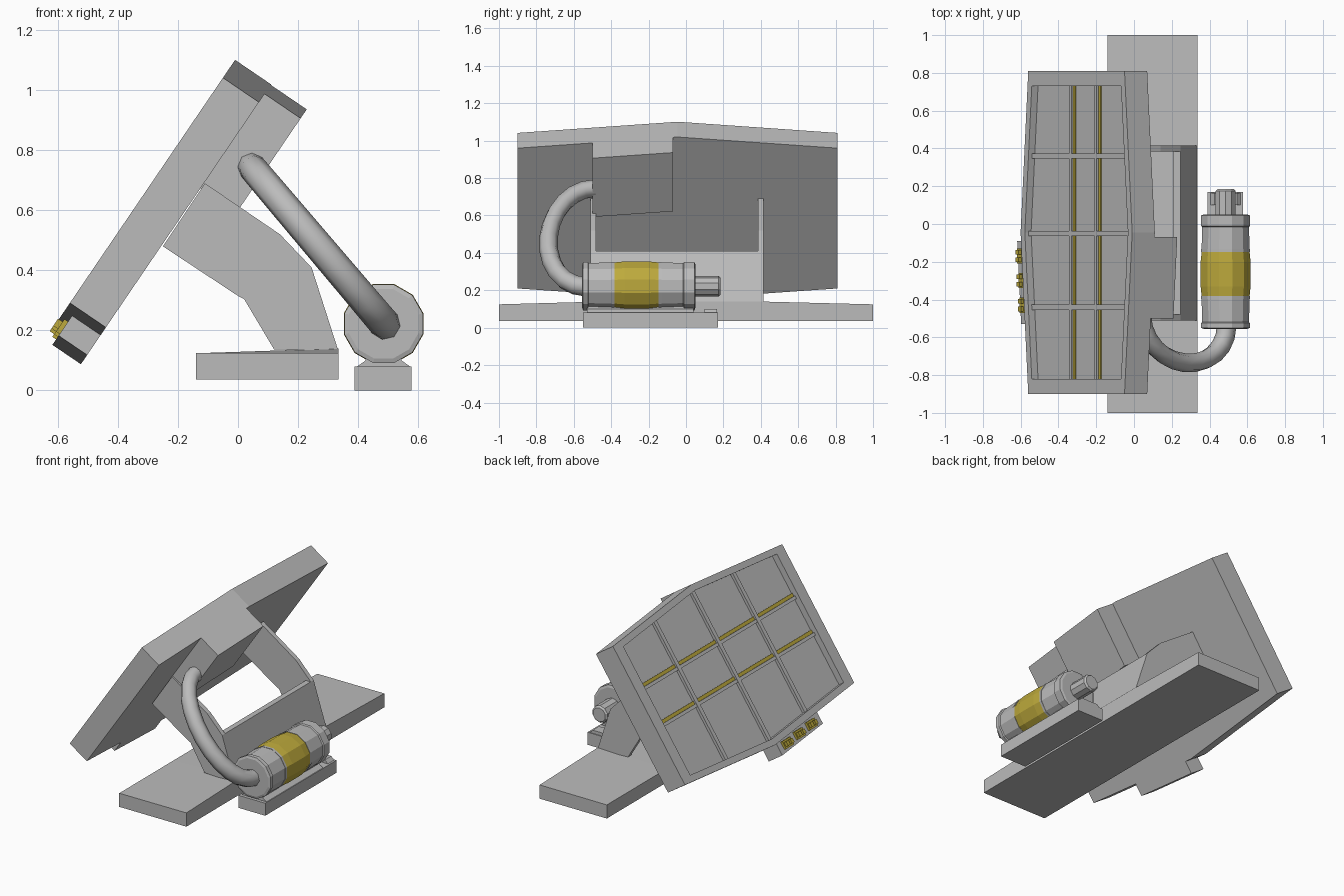
import bpy, bmesh, math
from mathutils import Vector

cube = bpy.data.objects.get("Cube")
if cube:
    bpy.data.objects.remove(cube, do_unlink=True)


def material(name, rgb):
    m = bpy.data.materials.new(name)
    m.use_nodes = True
    m.diffuse_color = (*rgb, 1)
    m.node_tree.nodes["Principled BSDF"].inputs["Base Color"].default_value = (*rgb, 1)
    return m


GREY = material("light grey", (0.5, 0.5, 0.5))
YELLOW = material("mustard yellow", (0.51, 0.40, 0.045))


def loft(name, rings, mat=GREY):
    """Skin a run of equal rings and cap both ends."""
    bm = bmesh.new()
    rows = [[bm.verts.new(p) for p in ring] for ring in rings]
    for a, b in zip(rows, rows[1:]):
        for i in range(len(a)):
            j = (i + 1) % len(a)
            bm.faces.new((a[i], a[j], b[j], b[i]))
    bm.faces.new(rows[0][::-1])
    bm.faces.new(rows[-1])
    bmesh.ops.recalc_face_normals(bm, faces=bm.faces[:])
    mesh = bpy.data.meshes.new(name)
    bm.to_mesh(mesh)
    bm.free()
    mesh.materials.append(mat)
    ob = bpy.data.objects.new(name, mesh)
    bpy.context.collection.objects.link(ob)
    return ob


def box(name, x, y, z, mat=GREY):
    return loft(name, [[(x[0], y[0], h), (x[1], y[0], h), (x[1], y[1], h), (x[0], y[1], h)]
                       for h in z], mat)


def side_prism(name, profile, y0, y1, mat=GREY):
    return loft(name, [[(x, y, z) for x, z in profile] for y in (y0, y1)], mat)


def lathe(name, cx, cz, stations, sides, mat=GREY):
    """Solid of revolution along y from (y, radius) pairs."""
    rings = []
    for y, r in stations:
        angles = [2 * math.pi * (i + 0.5) / sides for i in range(sides)]
        rings.append([(cx + r * math.cos(a), y, cz + r * math.sin(a)) for a in angles])
    return loft(name, rings, mat)


# Tilted panel frame: u runs up the slope, n points out of its face
U, N = Vector((0.562, 0, 0.827)), Vector((-0.827, 0, 0.562))
ORIGIN = Vector((-0.44, 0, 0.21))
Y0, Y1, YC, LENGTH, PEAK, THICK = -0.9, 0.81, -0.045, 0.907, 0.072, 0.145


def on_panel(u, y, n):
    return ORIGIN + U * u + N * n + Vector((0, y, 0))


def bulge(y):
    return PEAK * (1 - abs(y - YC) / (Y1 - YC))


def hexagon(n, my=0, mu=0):
    ys = (Y0 + my, YC, Y1 - my)
    return ([on_panel(mu - bulge(y), y, n) for y in ys]
            + [on_panel(LENGTH - mu + bulge(y), y, n) for y in reversed(ys)])


def panel_block(name, low, high, ys, ns, mat=GREY):
    """Block in the panel frame; low and high give u at each y."""
    return loft(name, [[on_panel(low(y), y, ns[0]), on_panel(high(y), y, ns[0]),
                        on_panel(high(y), y, ns[1]), on_panel(low(y), y, ns[1])]
                       for y in ys], mat)


# Panel with recessed face
FLOOR = THICK - 0.04
loft("panel", [hexagon(0), hexagon(THICK), hexagon(THICK, 0.08, 0.04),
               hexagon(FLOOR, 0.08, 0.04)])

# Grid of dividers, with yellow strips beside the long ones
for i, y in enumerate((-0.44, -0.05, 0.36)):
    panel_block(f"cross_divider_{i + 1}", lambda v: 0.035 - bulge(v),
                lambda v: LENGTH - 0.035 + bulge(v), (y - 0.014, y + 0.014),
                (FLOOR - 0.005, FLOOR + 0.018))
for i, u in enumerate((0.36, 0.6)):
    span = (Y0 + 0.08, Y1 - 0.08)
    panel_block(f"long_divider_{i + 1}", lambda v: u - 0.01, lambda v: u + 0.01, span,
                (FLOOR - 0.005, FLOOR + 0.016))
    panel_block(f"yellow_strip_{i + 1}", lambda v: u + 0.01, lambda v: u + 0.03, span,
                (FLOOR - 0.003, FLOOR + 0.006), YELLOW)

# Box on the back of the panel, flush with its upper rim
panel_block("back_box", lambda v: LENGTH + bulge(v) - 0.38, lambda v: LENGTH + bulge(v),
            (-0.5, -0.07), (-0.145, 0.01))

# Connector block on the lower rim with three plugs
panel_block("connector_block", lambda v: -0.08 - bulge(v), lambda v: 0.01 - bulge(v),
            (-0.53, -0.09), (0, 0.115))
for i, y in enumerate((-0.43, -0.3, -0.17)):
    mid = -0.04 - bulge(y)
    panel_block(f"plug_{i + 1}", lambda v: mid - 0.025, lambda v: mid + 0.025,
                (y - 0.04, y + 0.04), (0.11, 0.13), YELLOW)
    for s in (-1, 1):
        c = y + s * 0.02
        panel_block(f"plug_pin_{i + 1}_{'a' if s < 0 else 'b'}", lambda v: mid - 0.014,
                    lambda v: mid + 0.014, (c - 0.012, c + 0.012), (0.125, 0.148), YELLOW)

# Base plate, its rear edge rising slightly between the arms
sections = [(-1, 0.125), (-0.45, 0.14), (0.4, 0.14), (1, 0.125)]
loft("base_plate", [[(-0.14, y, 0.037), (0.335, y, 0.037), (0.335, y, z), (-0.14, y, 0.124)]
                    for y, z in sections])

# Two side arms and the sloped plate joining them
arm = [(-0.25, 0.48), (0.0, 0.315), (0.02, 0.305), (0.12, 0.137), (0.335, 0.13),
       (0.245, 0.41), (0.14, 0.52), (-0.11, 0.69)]
for name, y in (("right_arm", -0.51), ("left_arm", 0.385)):
    side_prism(name, arm, y, y + 0.03)
side_prism("arm_plate", [(0.30, 0.13), (0.335, 0.13), (0.245, 0.41), (0.21, 0.41)], -0.49, 0.395)

# Pump: end casings, yellow barrel, collars and nozzle
PX, PZ = 0.485, 0.222
lathe("pump_front_casing", PX, PZ,
      [(-0.555, 0.12), (-0.55, 0.135), (-0.525, 0.135), (-0.52, 0.128), (-0.395, 0.132)], 12)
lathe("pump_rear_casing", PX, PZ,
      [(-0.14, 0.132), (-0.015, 0.128), (-0.01, 0.135), (0.045, 0.135), (0.05, 0.12)], 12)
lathe("pump_barrel", PX, PZ, [(-0.385, 0.131), (-0.33, 0.137), (-0.2, 0.137), (-0.145, 0.131)],
      12, YELLOW)
for i, y in enumerate((-0.39, -0.14)):
    lathe(f"pump_collar_{i + 1}", PX, PZ, [(y - 0.008, 0.134), (y + 0.008, 0.134)], 12)
lathe("nozzle", PX, PZ, [(0.04, 0.055), (0.175, 0.055), (0.185, 0.045)], 10)

# Pump foot with a narrow neck
box("pump_foot", (0.388, 0.578), (-0.55, 0.17), (0, 0.08))
loft("pump_neck", [[(PX - w, -0.53, z), (PX + w, -0.53, z), (PX + w, 0.04, z), (PX - w, 0.04, z)]
                   for w, z in ((0.088, 0.08), (0.06, 0.1), (0.06, 0.13))])
loft("foot_end_lip", [[(PX - w, y, z) for w, z in ((0.09, 0.07), (-0.09, 0.07),
                                                   (-0.06, 0.1), (0.06, 0.1))]
                      for y in (0.1, 0.165)])

# Hose looping from the back box to the pump
curve = bpy.data.curves.new("hose", "CURVE")
curve.dimensions = "3D"
curve.bevel_depth = 0.047
curve.bevel_resolution = 2
curve.use_fill_caps = True
start, end = Vector((0.045, -0.49, 0.745)), Vector((0.49, -0.54, 0.22))
STEPS = 12
spline = curve.splines.new("POLY")
spline.points.add(STEPS)
for i, p in enumerate(spline.points):
    a = math.pi * i / STEPS
    c = start.lerp(end, (1 - math.cos(a)) / 2) - Vector((0, 0.22 * math.sin(a), 0))
    p.co = (*c, 1)
    p.radius = 1 + 0.12 * i / STEPS
hose = bpy.data.objects.new("hose", curve)
bpy.context.collection.objects.link(hose)
curve.materials.append(GREY)
